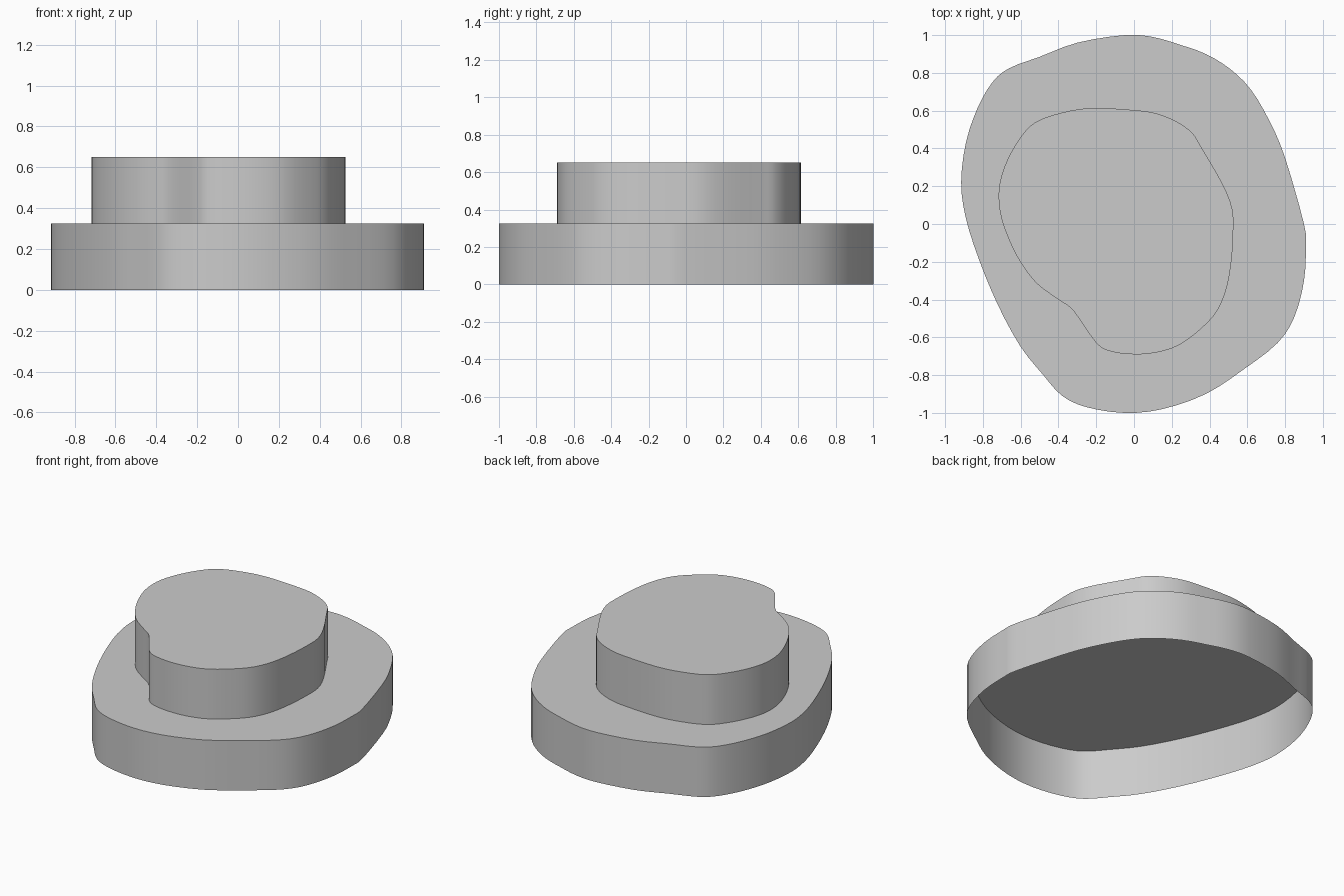
import bpy, bmesh
from mathutils import Vector

if "Cube" in bpy.data.objects:
    bpy.data.objects.remove(bpy.data.objects["Cube"])

TIER = 0.325  # height of each tier

# Outline control points, counter-clockwise seen from above
BASE = [(.91, -.12), (.90, .0), (.80, .35), (.72, .54), (.62, .71), (.51, .82),
        (.38, .90), (.24, .95), (.10, .99), (-.05, 1.0), (-.30, .96), (-.50, .885),
        (-.66, .825), (-.75, .75), (-.83, .61), (-.89, .43), (-.915, .22),
        (-.89, .03), (-.82, -.19), (-.72, -.43), (-.60, -.65), (-.48, -.80),
        (-.38, -.91), (-.25, -.97), (-.05, -1.0), (.15, -.98), (.38, -.90),
        (.58, -.77), (.76, -.63), (.85, -.49), (.90, -.30)]
TOP = [(.525, -.05), (.52, .08), (.47, .21), (.36, .40), (.31, .48), (.23, .54),
       (.12, .585), (.0, .603), (-.22, .614), (-.38, .59), (-.52, .54), (-.60, .46),
       (-.67, .34), (-.71, .22), (-.715, .11), (-.69, -.01), (-.62, -.17),
       (-.52, -.31), (-.40, -.40), (-.32, -.46), (-.20, -.63), (-.12, -.675),
       (.0, -.69), (.12, -.68), (.24, -.64), (.36, -.55), (.44, -.46),
       (.49, -.34), (.515, -.20)]


def smooth_loop(points, steps=3):
    """Closed Catmull-Rom curve through the points."""
    pts, out = [Vector(p) for p in points], []
    n = len(pts)
    for i in range(n):
        a, b, c, d = (pts[(i + k) % n] for k in (-1, 0, 1, 2))
        for s in range(steps):
            t = s / steps
            out.append(0.5 * (2 * b + (c - a) * t + (2 * a - 5 * b + 4 * c - d) * t ** 2
                              + (3 * b - a - 3 * c + d) * t ** 3))
    return out


def add_tier(name, outline, z):
    """Side wall with a flat cap, open underneath."""
    bm = bmesh.new()
    loop = smooth_loop(outline)
    n = len(loop)
    low = [bm.verts.new((p.x, p.y, z)) for p in loop]
    high = [bm.verts.new((p.x, p.y, z + TIER)) for p in loop]
    for i in range(n):
        j = (i + 1) % n
        bm.faces.new((low[i], low[j], high[j], high[i]))
    bm.faces.new(high)
    mesh = bpy.data.meshes.new(name)
    bm.to_mesh(mesh)
    bm.free()
    obj = bpy.data.objects.new(name, mesh)
    bpy.context.collection.objects.link(obj)
    bpy.ops.object.select_all(action='DESELECT')
    obj.select_set(True)
    bpy.context.view_layer.objects.active = obj
    bpy.ops.object.shade_smooth_by_angle()


# Wide lower tier and smaller upper tier
add_tier("lower_tier", BASE, 0)
add_tier("upper_tier", TOP, TIER)
